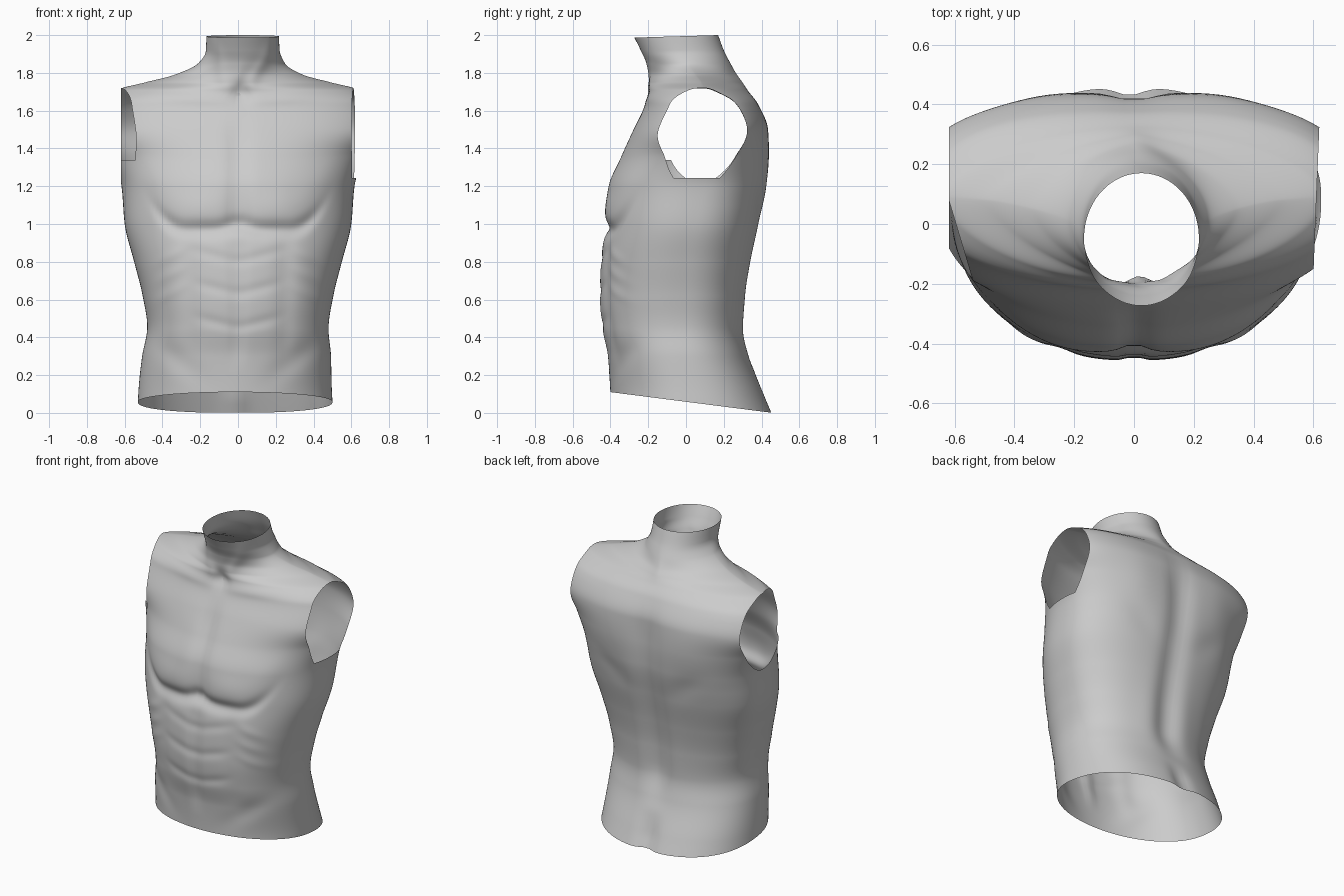
import bpy, bmesh
from math import sin, cos, pi, exp
from mathutils import Vector

cube = bpy.data.objects.get("Cube")
if cube:
    bpy.data.objects.remove(cube, do_unlink=True)

# Body profile: height, half width, axis y, front y, back y, squareness
KEYS = [
    (-.04, .52, .02, -.395, .475, 2.05),
    (.10, .513, .0, -.40, .415, 2.05),
    (.30, .50, -.02, -.415, .335, 2.2),
    (.45, .48, -.03, -.445, .305, 2.3),
    (.62, .505, -.02, -.458, .315, 2.35),
    (.80, .55, .0, -.452, .345, 2.35),
    (1.0, .60, .04, -.425, .39, 2.35),
    (1.2, .617, .08, -.41, .43, 2.25),
    (1.36, .672, .09, -.345, .44, 2.1),
    (1.5, .75, .09, -.28, .435, 2.15),
    (1.64, .71, .09, -.215, .38, 2.15),
    (1.71, .64, .09, -.20, .325, 1.75),
    (1.75, .49, .08, -.20, .295, 1.45),
    (1.79, .34, .05, -.20, .265, 1.5),
    (1.85, .23, .01, -.21, .235, 1.8),
    (1.92, .195, -.03, -.24, .20, 2.0),
    (2.0, .192, -.05, -.28, .17, 2.0),
]


def slope(k, c):
    return (KEYS[k + 1][c] - KEYS[k][c]) / (KEYS[k + 1][0] - KEYS[k][0])


def tangent(k, c):
    last = len(KEYS) - 1
    a, b = slope(max(k - 1, 0), c), slope(min(k, last - 1), c)
    return 2 * a * b / (a + b) if a * b > 0 else 0


def profile(z):
    """Smoothly interpolate the profile without overshoot."""
    k = 0
    while k < len(KEYS) - 2 and z > KEYS[k + 1][0]:
        k += 1
    h = KEYS[k + 1][0] - KEYS[k][0]
    t = (z - KEYS[k][0]) / h
    u = 1 - t
    return [u * u * (1 + 2 * t) * KEYS[k][c] + t * t * (3 - 2 * t) * KEYS[k + 1][c]
            + h * t * u * (u * tangent(k, c) - t * tangent(k + 1, c)) for c in range(1, 6)]


def g(v, centre, size):
    return exp(-((v - centre) / size) ** 2)


def step(v, a, b):
    t = min(1, max(0, (v - a) / (b - a)))
    return t * t * (3 - 2 * t)


def front_relief(x, z):
    """Outward relief of chest, abdomen and throat."""
    s = abs(x)
    crease = .98 + 4 * max(0, s - .27) ** 2 + .03 * g(x, 0, .07)
    d = -.024 * g(z, crease - .01, .042) * (1 - step(s, .34, .52))
    d += .018 * g(z, crease + .1, .1) * g(s, .22, .18)
    d -= .02 * g(x, 0, .05) * step(z, .9, 1.05) * (1 - step(z, 1.4, 1.65))
    belly = step(z, .2, .4) * (1 - step(z, .85, .98))
    d -= .012 * g(x, 0, .035) * belly
    d -= .009 * g(s, .25, .05) * belly
    for row in (.45, .63, .80):
        d -= .006 * g(z, row + .25 * s, .03) * (1 - step(s, .14, .28))
    for rib in (.62, .72, .82):
        d += .006 * g(z, rib - .5 * (s - .38), .03) * g(s, .36, .07)
    d -= .014 * g(z, .08 + .65 * s, .07) * g(s, .33, .13)
    # Collarbones, neck tendons and throat notch
    d += .006 * g(z, 1.64 + .1 * s, .03) * g(s, .25, .2)
    d -= .028 * g(x, .02, .045) * g(z, 1.69, .06)
    d += .008 * g(s, .04 + .4 * max(0, z - 1.67), .035) * step(z, 1.66, 1.74)
    return d


def back_relief(x, z):
    """Outward relief of spine, shoulder blades and lower back."""
    s = abs(x)
    d = -.028 * g(x, 0, .08) * step(z, .2, .5) * (1 - step(z, 1.35, 1.75))
    d -= .025 * g(x, 0, .06) * (1 - step(z, .05, .25))
    d += .006 * g(s, .13, .08) * g(z, .55, .25)
    d += .01 * g(s, .3, .14) * g(z, 1.38, .2)
    d -= .008 * g(z, 1.1 + .5 * (s - .25), .08) * g(s, .27, .12)
    d += .006 * g(x, .02, .05) * g(z, 1.78, .05)
    return d


# Loft the skin from horizontal rings
SIDES = 144
heights = [-.04 + .012 * i for i in range(144)]
heights += [1.68 + .004 * i for i in range(1, 81)]
bm = bmesh.new()
rings = []
for z in heights:
    w, axis, front, back, n = profile(z)
    centre = .025 * step(z, 1.75, 1.9) - .015 * (1 - step(z, .1, .5))
    fuller = .3 * (1 - step(z, .1, .4)) + .35 * step(z, 1.1, 1.4) * (1 - step(z, 1.6, 1.72))
    ring = []
    for i in range(SIDES):
        a = 2 * pi * (i + .5) / SIDES
        c, s = cos(a), sin(a)
        m = n + fuller if s > 0 else n
        x = w * abs(c) ** (2 / m) * (1 if c > 0 else -1)
        reach = abs(s) ** (2 / m)
        if s > 0:
            y = axis + (back - axis) * reach + back_relief(x, z) * s
        else:
            y = axis + (front - axis) * reach + front_relief(x, z) * s
        ring.append(bm.verts.new((x + centre, y, z)))
    rings.append(ring)
for low, high in zip(rings, rings[1:]):
    for i in range(SIDES):
        j = (i + 1) % SIDES
        bm.faces.new((low[i], low[j], high[j], high[i]))


def trim(point, normal, floor=-1, side=0):
    """Cut along a plane and drop what lies beyond it, above the floor."""
    point, normal = Vector(point), Vector(normal)

    def chosen(f):
        p = f.calc_center_median()
        return p.z > floor and p.x * side >= 0

    faces = [f for f in bm.faces if chosen(f)]
    edges = {e for f in faces for e in f.edges}
    verts = {v for f in faces for v in f.verts}
    bmesh.ops.bisect_plane(bm, geom=list(verts) + list(edges) + faces, dist=1e-5,
                           plane_co=point, plane_no=normal)
    gone = [f for f in bm.faces if chosen(f)
            and (f.calc_center_median() - point).dot(normal) > 0]
    bmesh.ops.delete(bm, geom=gone, context='FACES')


# Slanted hem and collar, then the two arm openings
trim((0, -.4, .11), (0, -.128, -1))
trim((0, .17, 2), (0, -.03, 1))
trim((.62, .32, 1.5), (1, -.04, 0), 1.24, 1)
trim((-.62, 0, 1.5), (-1, 0, 0), 1.2, -1)
trim((-.62, .08, 1.5), (-1, -.3, 0), 1.34, -1)

mesh = bpy.data.meshes.new("torso")
bm.to_mesh(mesh)
bm.free()
torso = bpy.data.objects.new("torso", mesh)
bpy.context.collection.objects.link(torso)

# Plain grey skin
grey = bpy.data.materials.new("light grey")
grey.use_nodes = True
colour = (.6, .6, .6, 1)
grey.diffuse_color = colour
for node in grey.node_tree.nodes:
    if node.type == 'BSDF_PRINCIPLED':
        node.inputs["Base Color"].default_value = colour
mesh.materials.append(grey)

bpy.context.view_layer.objects.active = torso
torso.select_set(True)
bpy.ops.object.shade_smooth_by_angle()
